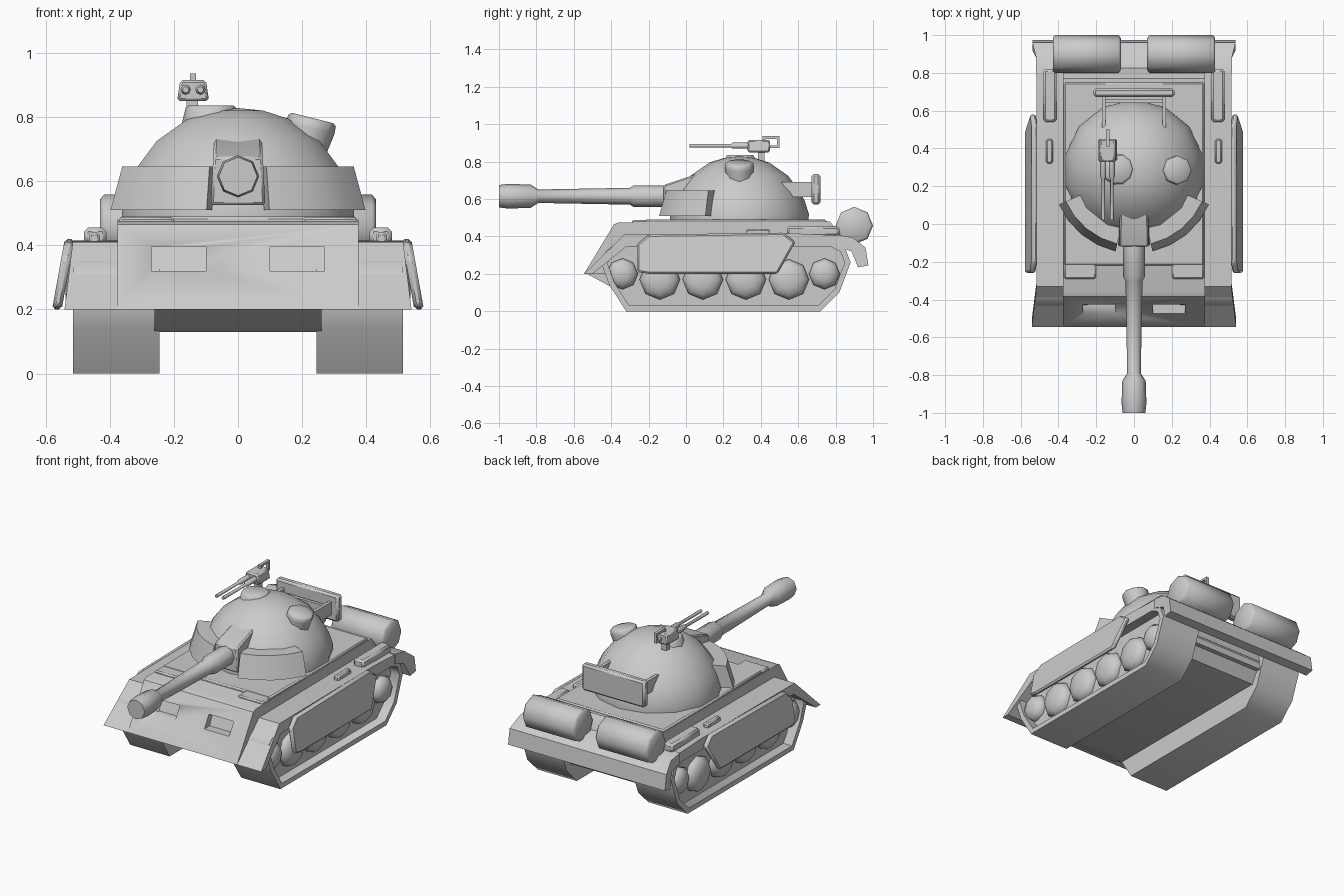
import bpy, bmesh
from math import sin, cos, pi, radians
from mathutils import Matrix, Vector

cube = bpy.data.objects.get("Cube")
if cube:
    bpy.data.objects.remove(cube, do_unlink=True)

grey = bpy.data.materials.new("plain_grey")
grey.use_nodes = True
grey.diffuse_color = (0.6, 0.6, 0.6, 1)
grey.node_tree.nodes["Principled BSDF"].inputs["Base Color"].default_value = (0.6, 0.6, 0.6, 1)


def finish(name, bm, angle=35, bevel=0):
    """Turn a bmesh into a shaded object."""
    bmesh.ops.recalc_face_normals(bm, faces=bm.faces)
    me = bpy.data.meshes.new(name)
    bm.to_mesh(me)
    bm.free()
    me.materials.append(grey)
    ob = bpy.data.objects.new(name, me)
    bpy.context.collection.objects.link(ob)
    bpy.ops.object.select_all(action='DESELECT')
    ob.select_set(True)
    bpy.context.view_layer.objects.active = ob
    if bevel:
        mod = ob.modifiers.new("soft_edges", 'BEVEL')
        mod.width = bevel
        mod.segments = 1
        mod.limit_method = 'ANGLE'
    bpy.ops.object.shade_smooth_by_angle(angle=radians(angle))
    return ob


def prism(name, profile, x0, x1, bevel=0, shape=None, angle=35):
    """Extrude a (y, z) profile along x; shape may move each vertex."""
    bm = bmesh.new()
    face = bm.faces.new([bm.verts.new((x0, y, z)) for y, z in profile])
    geom = bmesh.ops.extrude_face_region(bm, geom=[face])["geom"]
    bmesh.ops.translate(bm, vec=(x1 - x0, 0, 0),
                        verts=[g for g in geom if isinstance(g, bmesh.types.BMVert)])
    if shape:
        for v in bm.verts:
            shape(v.co)
    return finish(name, bm, angle, bevel)


def box(name, x0, x1, y0, y1, z0, z1, bevel=0, shape=None):
    return prism(name, [(y0, z0), (y1, z0), (y1, z1), (y0, z1)], x0, x1, bevel, shape)


def lathe(name, profile, sides, matrix, angle=50, turn=0.0):
    """Spin a (radius, height) profile about local z, then place it."""
    bm = bmesh.new()
    rings = []
    for r, h in profile:
        n = 1 if r == 0 else sides
        rings.append([bm.verts.new((r * cos(2 * pi * i / sides + turn),
                                    r * sin(2 * pi * i / sides + turn), h)) for i in range(n)])
    for a, b in zip(rings, rings[1:]):
        for i in range(sides):
            j = (i + 1) % sides
            corners = [a[i % len(a)], a[j % len(a)], b[j % len(b)], b[i % len(b)]]
            bm.faces.new(list(dict.fromkeys(corners)))
    for ring in (rings[0], rings[-1]):
        if len(ring) > 1:
            bm.faces.new(ring)
    bm.transform(matrix)
    return finish(name, bm, angle)


def along(x, y, z, axis):
    """Matrix that points local z along the axis."""
    return Matrix.Translation((x, y, z)) @ Vector(axis).to_track_quat('Z', 'Y').to_matrix().to_4x4()


# Hull with two pockets cut in the sloped front
hull = prism("upper_hull", [(-.545, .2), (-.385, .465), (-.36, .475), (.77, .48),
                            (.83, .4), (.85, .2)], -.375, .375)
for s in (-1, 1):
    cutter = box("pocket_cutter", s * .1, s * .27, -.6, -.42, .32, .395,
                 shape=lambda c: setattr(c, "y", c.y + (.03 if c.y > -.5 and c.z > .35 else 0)))
    cutter.hide_render = True
    bpy.context.view_layer.objects.active = hull
    cut = hull.modifiers.new("pocket", 'BOOLEAN')
    cut.operation = 'DIFFERENCE'
    cut.solver = 'EXACT'
    cut.object = cutter
    bpy.ops.object.modifier_apply(modifier=cut.name)
    bpy.data.objects.remove(cutter, do_unlink=True)
prism("lower_hull", [(-.53, .2), (-.4, .13), (.78, .13), (.85, .25)], -.26, .26)
box("deck_plate", -.37, .37, -.22, .75, .46, .49, .008)

# Rear cross guard
prism("rear_guard", [(.8, .41), (.89, .395), (.96, .34), (.975, .245), (.92, .235),
                     (.885, .32), (.8, .35)], -.52, .52,
      shape=lambda c: setattr(c, "x", c.x * (1.035 if c.y > .9 else 1)))

track = [(-.32, 0), (.72, 0), (.82, .1), (.88, .26), (.85, .34), (.78, .375),
         (-.36, .375), (-.43, .32), (-.45, .25), (-.41, .14)]
fender = [(-.545, .2), (-.33, .41), (.6, .415), (.82, .405), (.82, .36),
          (-.3, .36), (-.5, .2)]
skirt = [(-.26, .21), (-.26, .36), (-.2, .41), (.52, .42), (.585, .37), (.49, .2), (-.2, .2)]
road_wheels = [(-.14, .17, .108), (.09, .17, .108), (.32, .17, .108), (.55, .17, .108),
               (-.34, .2, .083), (.74, .2, .083)]

for s, side in ((1, "left"), (-1, "right")):
    # Track band with a sunken outer face
    bm = bmesh.new()
    inner = [bm.verts.new((s * .245, y, z)) for y, z in track]
    outer = [bm.verts.new((s * .515, y, z)) for y, z in track]
    bm.faces.new(inner)
    cap = bm.faces.new(outer)
    for i in range(len(track)):
        j = (i + 1) % len(track)
        bm.faces.new([inner[i], inner[j], outer[j], outer[i]])
    bmesh.ops.recalc_face_normals(bm, faces=bm.faces)
    bmesh.ops.inset_region(bm, faces=[cap], thickness=.03, use_even_offset=True)
    geom = bmesh.ops.extrude_face_region(bm, geom=[cap])["geom"]
    bmesh.ops.delete(bm, geom=[cap], context='FACES_ONLY')
    bmesh.ops.translate(bm, vec=(-s * .06, 0, 0),
                        verts=[g for g in geom if isinstance(g, bmesh.types.BMVert)])
    finish(side + "_track", bm, 50)

    # Domed octagonal wheels
    for y, z, r in road_wheels:
        lathe(side + "_wheel", [(r, 0), (r, .02), (r * .8, .045), (r * .45, .058), (0, .063)],
              8, along(s * .45, y, z, (s, 0, 0)), 60)

    # Fender flaring at the front, and the sloped side skirt
    prism(side + "_fender", fender, s * .37, s * .515,
          shape=lambda c: setattr(c, "x", c.x * (1.05 if c.y < -.45 and abs(c.x) > .4 else 1)))
    prism(side + "_skirt", skirt, s * .51, s * .54, .01,
          shape=lambda c: setattr(c, "x", c.x + s * (.42 - c.z) * .18))

    # Boxes on the fender and deck, and the rear drum
    box(side + "_stowage_box", s * .41, s * .48, .54, .82, .4, .455, .012)
    box(side + "_fender_latch", s * .43, s * .465, .32, .45, .4, .44, .008)
    box(side + "_deck_block", s * .2, s * .37, -.29, -.2, .46, .488, .008)
    lathe(side + "_fuel_drum", [(.085, 0), (.1, .012), (.1, .348), (.085, .36)], 8,
          along(s * .25 - .18, .9, .458, (1, 0, 0)), 50)

    # Curved cheek armour around the turret front
    bm = bmesh.new()
    rows = []
    for i in range(5):
        a = radians(13 + i * 13.25)
        rows.append([bm.verts.new((s * r * sin(a), .28 - r * cos(a), z))
                     for r, z in ((.3, .51), (.435, .51), (.395, .645), (.3, .645))])
    for a, b in zip(rows, rows[1:]):
        for k in range(4):
            m = (k + 1) % 4
            bm.faces.new([a[k], a[m], b[m], b[k]])
    bm.faces.new(rows[0])
    bm.faces.new(rows[-1])
    finish(side + "_cheek_armour", bm)

    box(side + "_rack_arm", s * .15, s * .17, .5, .69, .61, .69)

# Turret dome
lathe("turret_dome", [(.37, .48), (.372, .52), (.35, .59), (.325, .64), (.26, .725),
                      (.16, .795), (.08, .82), (0, .828)], 14,
      Matrix.Translation((0, .285, 0)), 60, pi / 14)

# Gun mantlet and stepped gun
prism("gun_mantlet", [(-.12, .525), (.1, .525), (.15, .735), (.06, .735), (-.12, .675)],
      -.085, .085, .008, lambda c: setattr(c, "x", c.x * (1 - (c.z - .525) * .6)))
lathe("gun", [(.058, -.1), (.058, -.28), (.045, -.3), (.036, -.79), (.062, -.83),
              (.066, -.95), (.06, -1)], 8, along(0, 0, .615, (0, 1, 0)), 50)

# Hatch and cupola on the roof
lathe("round_hatch", [(.09, .78), (.078, .83), (.07, .836)], 10,
      Matrix.Translation((-.085, .29, 0)))
lathe("cupola", [(.06, -.14), (.078, -.02), (.076, .005), (.066, .012)], 8,
      along(.23, .285, .785, (.25, 0, 1)), 50)

# Rear turret rack
box("rack_panel", -.215, .215, .672, .718, .57, .735, .012)
box("rack_crossbar", -.16, .16, .64, .66, .62, .67)

# Twin machine gun on its post
box("machine_gun_post", -.16, -.125, .385, .42, .8, .87)
box("machine_gun_body", -.19, -.09, .33, .45, .85, .915, .008,
    lambda c: setattr(c, "x", -.14 + (c.x + .14) * (1 if c.z < .88 else .8)))
for x in (-.163, -.117):
    lathe("machine_gun_barrel", [(.01, .02), (.009, .24), (.016, .25), (.016, .34)], 8,
          along(x, 0, .885, (0, 1, 0)))
for y0, y1, z0, z1 in ((.41, .5, .922, .936), (.486, .5, .875, .936),
                       (.44, .5, .873, .887), (.41, .424, .9, .936)):
    box("machine_gun_handle", -.149, -.131, y0, y1, z0, z1)
